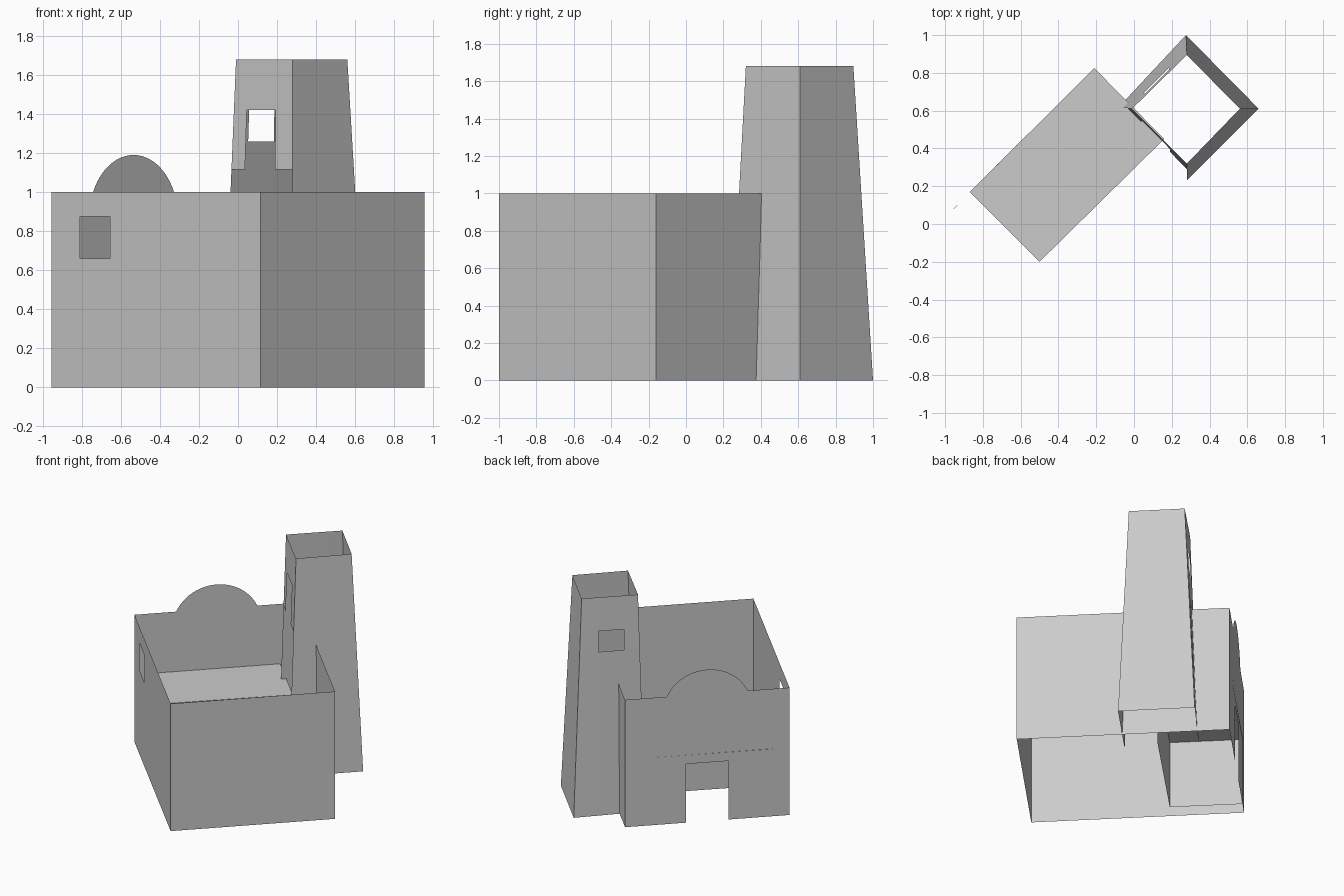
import bpy, bmesh, math
from mathutils import Vector

if "Cube" in bpy.data.objects:
    bpy.data.objects.remove(bpy.data.objects["Cube"])

stone = bpy.data.materials.new("grey stone")
stone.diffuse_color = (0.6, 0.6, 0.6, 1)
stone.use_nodes = True
stone.node_tree.nodes["Principled BSDF"].inputs["Base Color"].default_value = stone.diffuse_color


def finish(name, bm):
    bmesh.ops.remove_doubles(bm, verts=bm.verts, dist=1e-5)
    me = bpy.data.meshes.new(name)
    bm.to_mesh(me)
    bm.free()
    me.materials.append(stone)
    ob = bpy.data.objects.new(name, me)
    bpy.context.collection.objects.link(ob)


def panel(name, corners, us=(0, 1), vs=(0, 1), holes=()):
    """Thin panel between four corners (bl, br, tr, tl), split at us/vs, skipping hole cells."""
    bl, br, tr, tl = map(Vector, corners)
    at = lambda u, v: bl.lerp(br, u).lerp(tl.lerp(tr, u), v)
    bm = bmesh.new()
    for i in range(len(us) - 1):
        for j in range(len(vs) - 1):
            if (i, j) not in holes:
                cell = [(us[i], vs[j]), (us[i + 1], vs[j]), (us[i + 1], vs[j + 1]), (us[i], vs[j + 1])]
                bm.faces.new([bm.verts.new(at(u, v)) for u, v in cell])
    finish(name, bm)


def upright(p, q, z0, z1):
    return [(*p, z0), (*q, z0), (*q, z1), (*p, z1)]


# Main hall: four thin walls, open above and below
A, B, C, D = (-.955, .08), (.115, -1.0), (.955, -.16), (-.115, .92)
panel("window_wall", upright(A, B, 0, 1), (0, .136, .28, 1), (0, .66, .875, 1), {(1, 1)})
panel("plain_wall", upright(B, C, 0, 1))
panel("tower_side_wall", upright(C, D, 0, 1))
panel("door_wall", upright(D, A, 0, 1), (0, .37, .63, 1), (0, .46, 1), {(1, 0)})

# Round gable above the door wall
d, a = Vector((*D, 1)), Vector((*A, 1))
mid, along = (d + a) / 2, (a - d).normalized()
half, rise = .293, .19
radius = (half ** 2 + rise ** 2) / (2 * rise)
sweep = math.asin(half / radius)
bm = bmesh.new()
ring = []
for i in range(25):
    t = sweep * (i / 12 - 1)
    ring.append(bm.verts.new(mid + along * radius * math.sin(t)
                             + Vector((0, 0, rise - radius + radius * math.cos(t)))))
bm.faces.new(ring)
finish("round_gable", bm)

# Inner platform behind the door: top, long side and one end
P, Q, R, S = (-.87, .17), (-.5, -.2), (.16, .45), (-.21, .825)
panel("platform_top", [(*p, .53) for p in (P, Q, R, S)])
panel("platform_long_side", upright(Q, R, 0, .53))
panel("platform_end", upright(P, Q, 0, .53))

# Tapered tower, open at the top
H = 1.68
base = {"w": (-.08, .62), "s": (.28, .23), "e": (.66, .61), "n": (.275, 1.0)}
top = {"w": (-.01, .61), "s": (.28, .32), "e": (.56, .61), "n": (.28, .895)}


def tower(name, p, q, **cuts):
    panel(name, [(*base[p], 0), (*base[q], 0), (*top[q], H), (*top[p], H)], **cuts)


tower("tower_right_face", "s", "e")
tower("tower_back_face", "e", "n")
tower("tower_window_face", "w", "n", us=(0, .26, .69, 1), vs=(0, .75, .845, 1), holes={(1, 1)})
tower("tower_inner_face", "w", "s", us=(0, .22, .71, 1), vs=(.664, .845, 1), holes={(1, 0)})
